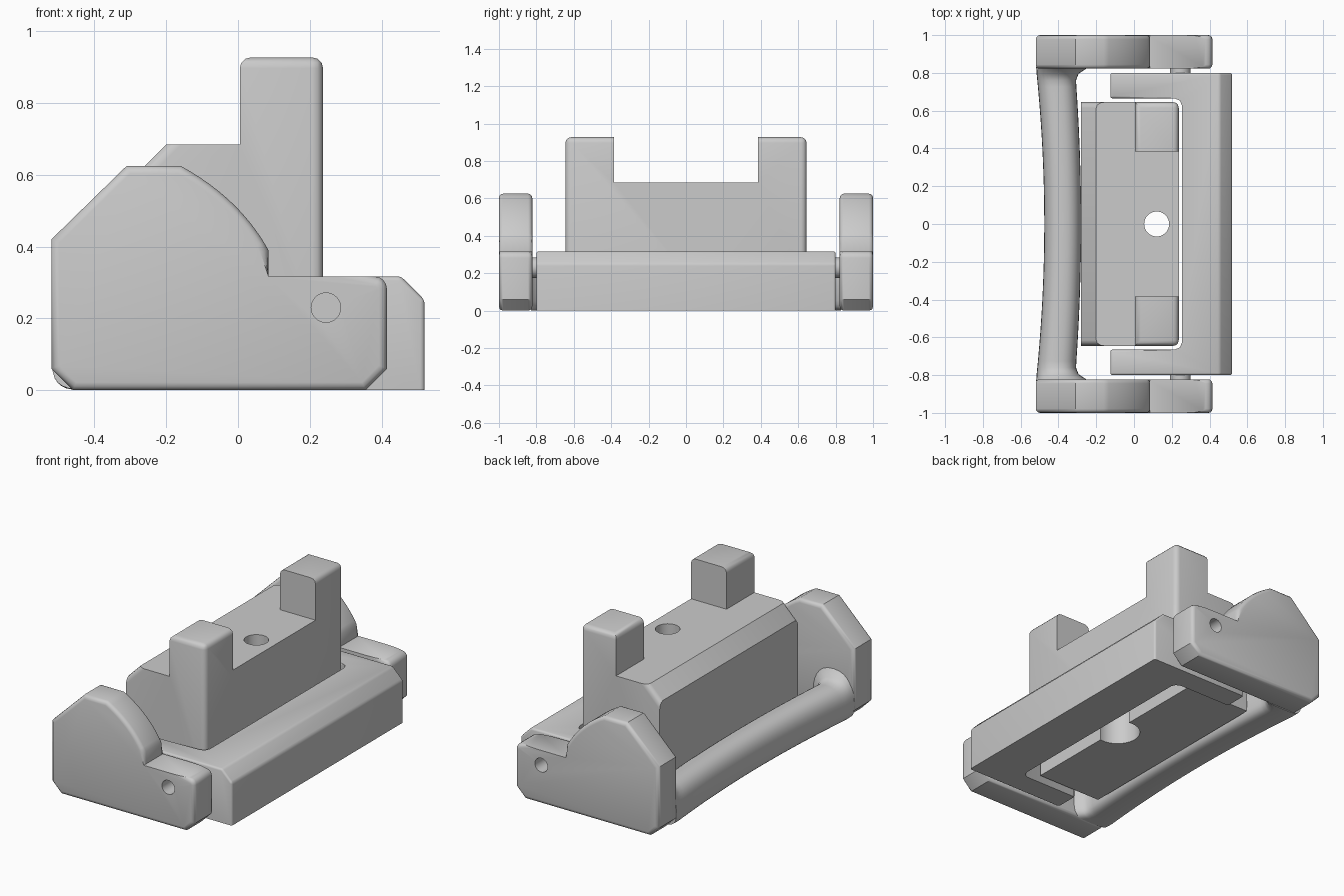
import bpy, bmesh, math
from mathutils import Vector, Matrix

old = bpy.data.objects.get("Cube")
if old:
    bpy.data.objects.remove(old)

grey = bpy.data.materials.new("light_grey")
grey.use_nodes = True
colour = (0.6, 0.6, 0.6, 1)
grey.diffuse_color = colour
grey.node_tree.nodes["Principled BSDF"].inputs["Base Color"].default_value = colour


def finish(name, bm):
    bmesh.ops.recalc_face_normals(bm, faces=bm.faces)
    mesh = bpy.data.meshes.new(name)
    bm.to_mesh(mesh)
    bm.free()
    mesh.materials.append(grey)
    obj = bpy.data.objects.new(name, mesh)
    bpy.context.collection.objects.link(obj)
    return obj


def smooth(obj, angle=35):
    bpy.ops.object.select_all(action='DESELECT')
    obj.select_set(True)
    bpy.context.view_layer.objects.active = obj
    bpy.ops.object.shade_smooth_by_angle(angle=math.radians(angle))


def prism(points, low, high, axis):
    """Extrude an outline along y (outline in x, z) or z (outline in x, y)."""
    bm = bmesh.new()
    place = (lambda p: (p[0], low, p[1])) if axis == 'y' else (lambda p: (p[0], p[1], low))
    face = bm.faces.new([bm.verts.new(place(p)) for p in points])
    moved = bmesh.ops.extrude_face_region(bm, geom=[face])["geom"]
    step = Vector((0, high - low, 0) if axis == 'y' else (0, 0, high - low))
    bmesh.ops.translate(bm, vec=step, verts=[v for v in moved if isinstance(v, bmesh.types.BMVert)])
    bmesh.ops.recalc_face_normals(bm, faces=bm.faces)
    return bm


def round_edges(bm, width, keep=lambda e: True, segments=3):
    edges = [e for e in bm.edges if e.is_convex and e.calc_face_angle(0) > 0.5 and keep(e)]
    bmesh.ops.bevel(bm, geom=edges, offset=width, segments=segments, profile=0.5,
                    affect='EDGES', clamp_overlap=True)


def cylinder(name, radius, depth, loc, along_y=False, top=None):
    bm = bmesh.new()
    turn = Matrix.Rotation(math.pi / 2, 4, 'X') if along_y else Matrix()
    bmesh.ops.create_cone(bm, cap_ends=True, segments=40, radius1=radius,
                          radius2=radius if top is None else top, depth=depth,
                          matrix=Matrix.Translation(loc) @ turn)
    return finish(name, bm)


def cut(obj, cutters):
    for c in cutters:
        mod = obj.modifiers.new("cut", 'BOOLEAN')
        mod.object, mod.solver = c, 'EXACT'
    mesh = bpy.data.meshes.new_from_object(
        obj.evaluated_get(bpy.context.evaluated_depsgraph_get()))
    obj.modifiers.clear()
    obj.data = mesh
    for c in cutters:
        bpy.data.objects.remove(c)


# Side plates with a curved shoulder and a pin hole
arc = []
for i in range(13):
    t = i / 12
    a, b, c = Vector((0.085, 0.39)), Vector((0.005, 0.535)), Vector((-0.16, 0.625))
    arc.append((a * (1 - t) ** 2 + b * 2 * t * (1 - t) + c * t * t)[:])
plate = [(-0.52, 0.06), (-0.46, 0), (0.355, 0), (0.415, 0.06), (0.415, 0.317),
         (0.085, 0.317)] + arc + [(-0.31, 0.625), (-0.52, 0.42)]
for side, name in ((1, "left"), (-1, "right")):
    lo, hi = sorted((side * 0.822, side * 1.0))
    bm = prism(plate, lo, hi, 'y')
    corner = [e for e in bm.edges if all(v.co.x > 0.41 and v.co.z > 0.3 for v in e.verts)]
    bmesh.ops.bevel(bm, geom=corner, offset=0.035, segments=4, profile=0.5, affect='EDGES')
    rim = [e for e in bm.edges if abs(e.verts[0].co.y - e.verts[1].co.y) < 0.01
           and not all(0.3 < v.co.z < 0.32 and v.co.x < 0.39 for v in e.verts)]
    bmesh.ops.bevel(bm, geom=rim, offset=0.022, segments=3, profile=0.5, affect='EDGES')
    obj = finish(name + "_side_plate", bm)
    cut(obj, [cylinder("hole", 0.041, 0.4, (0.245, side * 0.91, 0.23), True)])
    smooth(obj)
    # Conical pivot boss filling the gap beside the frame
    smooth(cylinder(name + "_pivot_boss", 0.055, 0.024, (0.245, side * 0.81, 0.23), True))

# Bowed grip bar, flared where it meets the plates
bm = bmesh.new()
rings, sides = [], 28
for i in range(49):
    y = -0.83 + 1.66 * i / 48
    u = min(1, abs(y) / 0.82)
    gap = max(0, 0.07 - (0.82 - abs(y)))
    flare = 0.07 - math.sqrt(max(0, 0.07 ** 2 - min(gap, 0.07) ** 2))
    outer = -0.475 - 0.043 * u * u
    inner = -0.28 - 0.032 * u * u + flare
    top = 0.215 + flare
    ring = []
    for k in range(sides):
        t = 2 * math.pi * k / sides
        c, s = math.cos(t), math.sin(t)
        power = 0.85 if s > 0 else 0.5
        x = (outer + inner) / 2 + (inner - outer) / 2 * math.copysign(abs(c) ** power, c)
        z = 0.1 + (top - 0.1 if s > 0 else 0.1) * math.copysign(abs(s) ** power, s)
        ring.append(bm.verts.new((x, y, z)))
    rings.append(ring)
for r0, r1 in zip(rings, rings[1:]):
    for k in range(sides):
        n = (k + 1) % sides
        bm.faces.new((r0[k], r0[n], r1[n], r1[k]))
bm.faces.new(rings[0])
bm.faces.new(rings[-1])
smooth(finish("grip_bar", bm), 50)

# U-shaped frame with a chamfered outer edge
half = [(0.52, 0.8), (-0.125, 0.8), (-0.125, 0.665), (0.215, 0.665), (0.243, 0.653), (0.255, 0.625)]
bm = prism(half + [(x, -y) for x, y in reversed(half)], 0, 0.317, 'z')
edge = [e for e in bm.edges if all(v.co.x > 0.51 and v.co.z > 0.3 for v in e.verts)]
bmesh.ops.bevel(bm, geom=edge, offset=0.066, segments=1, affect='EDGES')
round_edges(bm, 0.022, lambda e: any(abs(v.co.y) > 0.79 or v.co.x < 0 for v in e.verts)
            and not all(v.co.z < 0.01 for v in e.verts))
smooth(finish("u_frame", bm))

# Centre block with two posts, a drilled hole and a wider bore below
profile = [(-0.28, 0.03), (0.14, 0.03), (0.14, 0.12), (0.237, 0.2), (0.237, 0.927),
           (0.005, 0.927), (0.005, 0.685), (-0.2, 0.685), (-0.28, 0.605)]
bm = prism(profile, -0.645, 0.645, 'y')
round_edges(bm, 0.03, lambda e: all(v.co.z > 0.7 for v in e.verts)
            or any(abs(v.co.z - 0.2) < 0.01 for v in e.verts)
            and any(v.co.z > 0.7 for v in e.verts)
            or all(v.co.x < -0.19 and v.co.z > 0.5 for v in e.verts)
            and abs(e.verts[0].co.y - e.verts[1].co.y) < 0.01)
block = finish("centre_block", bm)
gap = finish("gap", prism([(-0.1, 0.685), (0.4, 0.685), (0.4, 1.1), (-0.1, 1.1)],
                          -0.385, 0.385, 'y'))
cut(block, [gap, cylinder("drill", 0.066, 2, (0.12, 0, 0.4)),
            cylinder("bore", 0.125, 0.4, (0.12, 0, 0.05))])
smooth(block)
